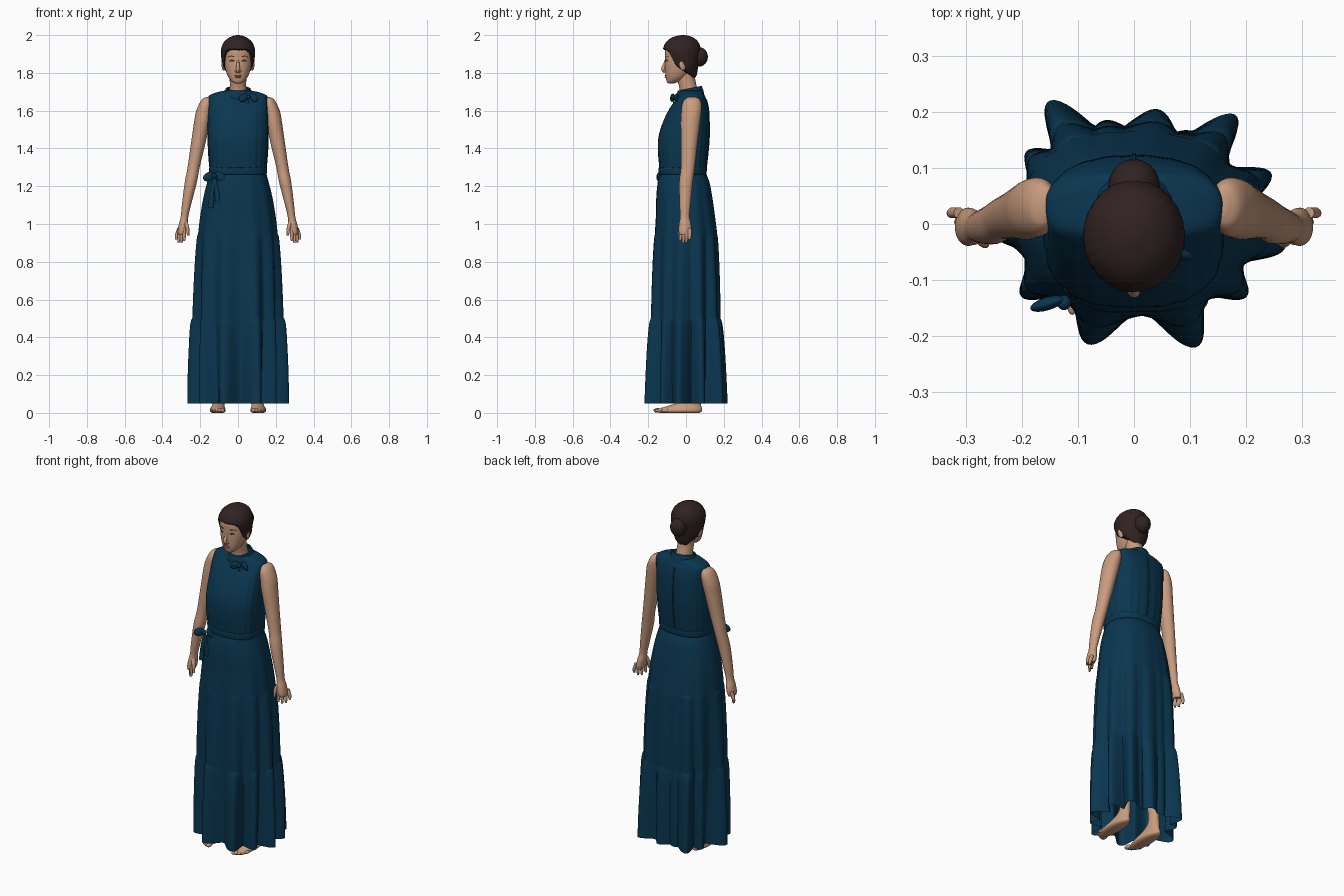
import bpy, bmesh, math
from math import pi, sin, cos, exp
from mathutils import Vector

cube = bpy.data.objects.get("Cube")
if cube:
    bpy.data.objects.remove(cube, do_unlink=True)


def material(name, rgb):
    m = bpy.data.materials.new(name)
    m.use_nodes = True
    m.diffuse_color = (*rgb, 1)
    m.node_tree.nodes["Principled BSDF"].inputs["Base Color"].default_value = (*rgb, 1)
    return m


SKIN = material("skin", (0.58, 0.33, 0.21))
CLOTH = material("deep_blue_cloth", (0.003, 0.037, 0.08))
HAIR = material("dark_brown_hair", (0.03, 0.016, 0.016))
LIP = material("lips", (0.44, 0.19, 0.13))
EYE = material("eye_white", (0.55, 0.48, 0.42))
DARK = material("iris", (0.03, 0.018, 0.014))


def finish(name, bm, mat, angle=50):
    bmesh.ops.recalc_face_normals(bm, faces=bm.faces[:])
    me = bpy.data.meshes.new(name)
    bm.to_mesh(me)
    bm.free()
    me.materials.append(mat)
    ob = bpy.data.objects.new(name, me)
    bpy.context.collection.objects.link(ob)
    bpy.ops.object.select_all(action="DESELECT")
    ob.select_set(True)
    bpy.context.view_layer.objects.active = ob
    bpy.ops.object.shade_smooth_by_angle(angle=math.radians(angle))
    return ob


def smooth(rows, k=5):
    """Catmull-Rom interpolation of profile rows."""
    rows = [Vector(r) for r in rows]
    out = []
    for i in range(len(rows) - 1):
        a, b = rows[max(i - 1, 0)], rows[i]
        c, d = rows[i + 1], rows[min(i + 2, len(rows) - 1)]
        for j in range(k):
            t = j / k
            out.append(b + (c - a) * (t / 2) + (a * 2 - b * 5 + c * 4 - d) * (t * t / 2)
                       + (b * 3 - a - c * 3 + d) * (t ** 3 / 2))
    return out + [rows[-1]]


def oval(a, p):
    return [math.copysign(abs(v) ** (2 / p), v) for v in (cos(a), sin(a))]


def skin_rings(name, rings, mat, caps=True):
    bm = bmesh.new()
    loops = [[bm.verts.new(p) for p in ring] for ring in rings]
    n = len(loops[0])
    for lo, hi in zip(loops, loops[1:]):
        for i in range(n):
            bm.faces.new((lo[i], lo[(i + 1) % n], hi[(i + 1) % n], hi[i]))
    if caps:
        bm.faces.new(loops[0])
        bm.faces.new(loops[-1])
    return finish(name, bm, mat)


def loft(name, rows, mat, n=40, k=5, p=2, fold=None, tilt=0, caps=True, side=1):
    """Stack of ovals; each row is z, centre x, centre y, radius x, radius y."""
    prof, rings = smooth(rows, k), []
    for j, (z, cx, cy, rx, ry) in enumerate(prof):
        ring = []
        for i in range(n):
            a = 2 * pi * i / n
            u, v = oval(a, p)
            f = fold(a, j / (len(prof) - 1)) if fold else 1
            ring.append((side * (cx + rx * u * f), cy + ry * v * f, z + tilt * ry * v))
        rings.append(ring)
    return skin_rings(name, rings, mat, caps)


def ball(name, loc, size, mat, rot=(0, 0, 0)):
    bm = bmesh.new()
    bmesh.ops.create_uvsphere(bm, u_segments=20, v_segments=12, radius=1)
    ob = finish(name, bm, mat)
    ob.location, ob.scale, ob.rotation_euler = loc, size, rot
    return ob


def tube(name, pts, radii, mat, n=10, flat=1):
    """Round or flattened tube along a smooth path."""
    path = smooth([(*q, r) for q, r in zip(pts, radii)], 4)
    rings = []
    for i, q in enumerate(path):
        d = (path[min(i + 1, len(path) - 1)] - path[max(i - 1, 0)]).to_3d().normalized()
        side = d.cross(Vector((0, 1, 0))).normalized()
        up = side.cross(d)
        rings.append([q.to_3d() + q[3] * (side * cos(2 * pi * s / n) + up * flat * sin(2 * pi * s / n))
                      for s in range(n)])
    return skin_rings(name, rings, mat)


# Skirt: three gathered tiers; fold crests head for these points on the hem
P, RX, RY, VALLEY = 2.3, .27, .222, .62
LOBES = []
for x, y in ((.27, -.04), (.245, .09), (.18, .195), (.1, .165), (.04, .205), (-.05, .185), (-.15, .22),
             (-.19, .13), (-.268, 0), (-.2, -.13), (-.08, -.215), (.11, -.22), (.2, -.13)):
    u, v = x / RX, y / RY
    reach = (abs(u) ** P + abs(v) ** P) ** (1 / P)
    u, v = [math.copysign(abs(c / reach) ** (P / 2), c) for c in (u, v)]
    LOBES.append((math.atan2(v, u), reach))


def folds(top, hem, gather):
    def f(a, t):
        crest = max((r - VALLEY) * exp(-(math.remainder(a - c, 2 * pi) / 0.21) ** 2) for c, r in LOBES)
        t = 1 - t
        pucker = gather * exp(-t * 6) * (sin(47 * a) + 0.6 * sin(31 * a + 1))
        return 1 + (top + (hem - top) * t) * (VALLEY + crest - 1) + pucker
    return f


def tier(name, rows, top, hem, gather):
    loft(name, rows, CLOTH, n=240, k=6, p=P, fold=folds(top, hem, gather), caps=False)


tier("hem_tier", [(.05, 0, 0, RX, RY), (.2, 0, 0, .268, .217), (.35, 0, 0, .262, .21),
                  (.46, 0, 0, .255, .201), (.5, 0, 0, .245, .191), (.51, 0, 0, .233, .181)], .4, 1, .01)
tier("middle_tier", [(.49, 0, 0, .243, .191), (.65, 0, 0, .237, .187), (.8, 0, 0, .229, .181),
                     (.91, 0, 0, .22, .174), (.945, 0, 0, .213, .168), (.953, 0, 0, .2, .158)], .12, .45, .008)
tier("hip_tier", [(.935, 0, 0, .213, .169), (1.05, 0, -.004, .199, .158), (1.15, 0, -.01, .181, .149),
                  (1.22, 0, -.013, .163, .138), (1.27, 0, -.018, .148, .122)], 0, .13, .008)

# Bodice, collar and belt
bodice = [(1.265, 0, -.018, .147, .121), (1.31, 0, -.017, .152, .125), (1.38, 0, -.016, .158, .132),
          (1.46, 0, -.012, .161, .134), (1.54, 0, 0, .16, .122), (1.61, 0, .015, .159, .103),
          (1.66, 0, .027, .159, .08), (1.682, 0, .03, .15, .068), (1.698, 0, .03, .11, .062),
          (1.706, 0, .03, .07, .054)]


def drape(a, t):
    return 1 + .014 * (1 - t) ** 2 * sin(22 * a) + .004 * sin(9 * a)


loft("bodice", bodice, CLOTH, n=120, p=2.6, fold=drape)
loft("collar", [(1.675, 0, .022, .08, .074), (1.69, 0, .02, .078, .072), (1.705, 0, .02, .069, .067),
                (1.718, 0, .02, .064, .062), (1.716, 0, .02, .054, .054)], CLOTH, n=60, tilt=.2,
     fold=lambda a, t: 1 + .015 * sin(18 * a), caps=False)
loft("belt", [(1.262, 0, -.018, .145, .119), (1.266, 0, -.018, .152, .126),
              (1.294, 0, -.018, .154, .128), (1.298, 0, -.018, .147, .121)], CLOTH, n=80, p=2.5, caps=False)
tube("back_seam", [(0, r[2] + r[4], r[0]) for r in bodice[:7]], [.004] * 7, CLOTH)


# Bows at the waist and the collar
def bow(name, x, y, z, s, tails):
    for d in (-1, 1):
        ball(name + "_loop", (x + d * .7 * s, y + .01 * d, z - .1 * s), (.8 * s, .28 * s, .55 * s), CLOTH,
             (0, .45 * d, -.3 * d))
        tube(name + "_tail", [(x, y, z), (x + .3 * s * d, y - .004, z - tails * .5),
                              (x + .45 * s * d, y - .006, z - tails * (1 if d < 0 else .8))],
             [.16 * s, .28 * s, .36 * s], CLOTH, flat=.25)
    ball(name + "_knot", (x, y - .008, z), (.3 * s, .32 * s, .32 * s), CLOTH)


bow("waist_bow", -.125, -.132, 1.255, .042, .17)
bow("collar_bow", .055, -.062, 1.672, .036, .06)

# Neck and head
loft("neck", [(1.66, 0, .022, .05, .052), (1.72, 0, .012, .044, .047), (1.77, 0, 0, .044, .048),
              (1.82, 0, -.005, .046, .05)], SKIN)
face = [(1.744, 0, -.078, .012, .012), (1.75, 0, -.073, .027, .027), (1.77, 0, -.056, .046, .05),
        (1.8, 0, -.042, .061, .067), (1.84, 0, -.034, .071, .077), (1.88, 0, -.028, .075, .083),
        (1.92, 0, -.025, .074, .086), (1.96, 0, -.025, .06, .07), (1.985, 0, -.025, .03, .035)]
loft("head", face, SKIN, p=2.15)


def face_y(x, z):
    r = min(smooth(face, 8), key=lambda q: abs(q[0] - z))
    return r[2] - r[4] * (1 - abs(x / r[3]) ** 2.15) ** (1 / 2.15)


# Facial features
tube("nose", [(0, face_y(0, 1.87) + .006, 1.872), (0, -.114, 1.845), (0, -.121, 1.82), (0, -.11, 1.803)],
     [.006, .008, .011, .008], SKIN)
ball("upper_lip", (0, face_y(0, 1.785) + .001, 1.786), (.02, .006, .0042), LIP)
ball("lower_lip", (0, face_y(0, 1.778) + .001, 1.777), (.017, .007, .005), LIP)
for s in (-1, 1):
    ball("nostril_wing", (s * .01, -.109, 1.81), (.008, .01, .007), SKIN)
    yaw = s * .42
    ball("eye", (s * .033, face_y(.033, 1.863) + .002, 1.863), (.013, .005, .004), EYE, (0, 0, yaw))
    ball("iris", (s * .033, face_y(.033, 1.863) - .001, 1.863), (.0045, .0035, .0038), DARK, (0, 0, yaw))
    tube("lash_line", [(s * x, face_y(x, z) - .0005, z) for x, z in ((.02, 1.864), (.033, 1.869), (.047, 1.864))],
         [.001, .0016, .001], DARK)
    tube("eyebrow", [(s * x, face_y(x, z) + .001, z) for x, z in ((.017, 1.884), (.034, 1.889), (.053, 1.883))],
         [.0015, .0022, .0012], HAIR)
    ball("ear", (s * .076, -.018, 1.842), (.01, .018, .03), SKIN, (.15, 0, s * .3))

# Swept-back hair with a curved hairline, and a bun
hair = smooth([(1.77, 0, .004, .046, .05), (1.83, 0, -.012, .079, .076), (1.87, 0, -.019, .087, .09),
               (1.92, 0, -.022, .09, .1), (1.96, 0, -.02, .076, .087), (1.985, 0, -.018, .05, .06),
               (1.997, 0, -.016, .022, .027), (2.0, 0, -.016, .004, .004)], 8)
rings = []
for j in range(29):
    ring = []
    for i in range(96):
        a = 2 * pi * i / 96
        front = -sin(a)
        low = 1.775 + .04 * min(1, max(0, 1 + front * 1.4)) + .105 / (1 + exp(-(front - .58) * 16))
        start = min(range(len(hair)), key=lambda q: abs(hair[q][0] - low))
        pos = start + (len(hair) - 1 - start) * j / 28
        h = hair[int(pos)].lerp(hair[min(int(pos) + 1, len(hair) - 1)], pos % 1)
        g = (1 + .007 * sin(26 * a)) * (.9 if j == 0 else 1)
        ring.append((h[3] * cos(a) * g, h[2] + h[4] * sin(a) * g, h[0]))
    rings.append(ring)
skin_rings("hair", rings, HAIR)
ball("hair_bun", (0, .068, 1.885), (.046, .048, .052), HAIR)

# Arms, hands, legs and feet
for s, tag in ((1, "left"), (-1, "right")):
    loft(tag + "_arm", [(1.672, .155, .033, .012, .018), (1.662, .163, .033, .025, .038),
                        (1.635, .17, .031, .036, .051), (1.59, .181, .028, .043, .053),
                        (1.53, .192, .023, .042, .051),
                        (1.42, .212, .017, .038, .043), (1.3, .235, .01, .032, .037),
                        (1.22, .25, 0, .032, .036), (1.1, .273, -.005, .024, .029),
                        (1.04, .283, -.006, .02, .025), (1, .29, -.005, .023, .032),
                        (.965, .296, -.005, .023, .034), (.945, .3, -.005, .018, .03)], SKIN, side=s)
    for i in range(4):
        x, y, tip = .285 + .009 * i, -.028 + .016 * i, (.912, .9, .902, .918)[i]
        tube(tag + "_finger", [(s * x, y, .975), (s * (x + .004 * i), y, .94), (s * (x + .005 * i), y - .003, tip)],
             [.01, .0095, .006], SKIN)
    tube(tag + "_thumb", [(s * .28, -.02, 1.01), (s * .268, -.032, .98), (s * .264, -.037, .94)], [.012, .01, .006], SKIN)
    loft(tag + "_leg", [(0, .107, -.035, .03, .105), (.008, .107, -.035, .04, .118), (.022, .107, -.03, .04, .115),
                        (.04, .105, -.003, .033, .083), (.07, .102, .035, .029, .044), (.13, .1, .045, .027, .033),
                        (.33, .095, .03, .04, .045), (.5, .09, .01, .042, .046), (.9, .08, 0, .065, .07)], SKIN, side=s)
    for i in range(5):
        ball(tag + "_toe", (s * (.082 + .014 * i), -.15 + .0025 * i * i, .013),
             (.012 - .001 * i, .022, .012 - .001 * i), SKIN)
